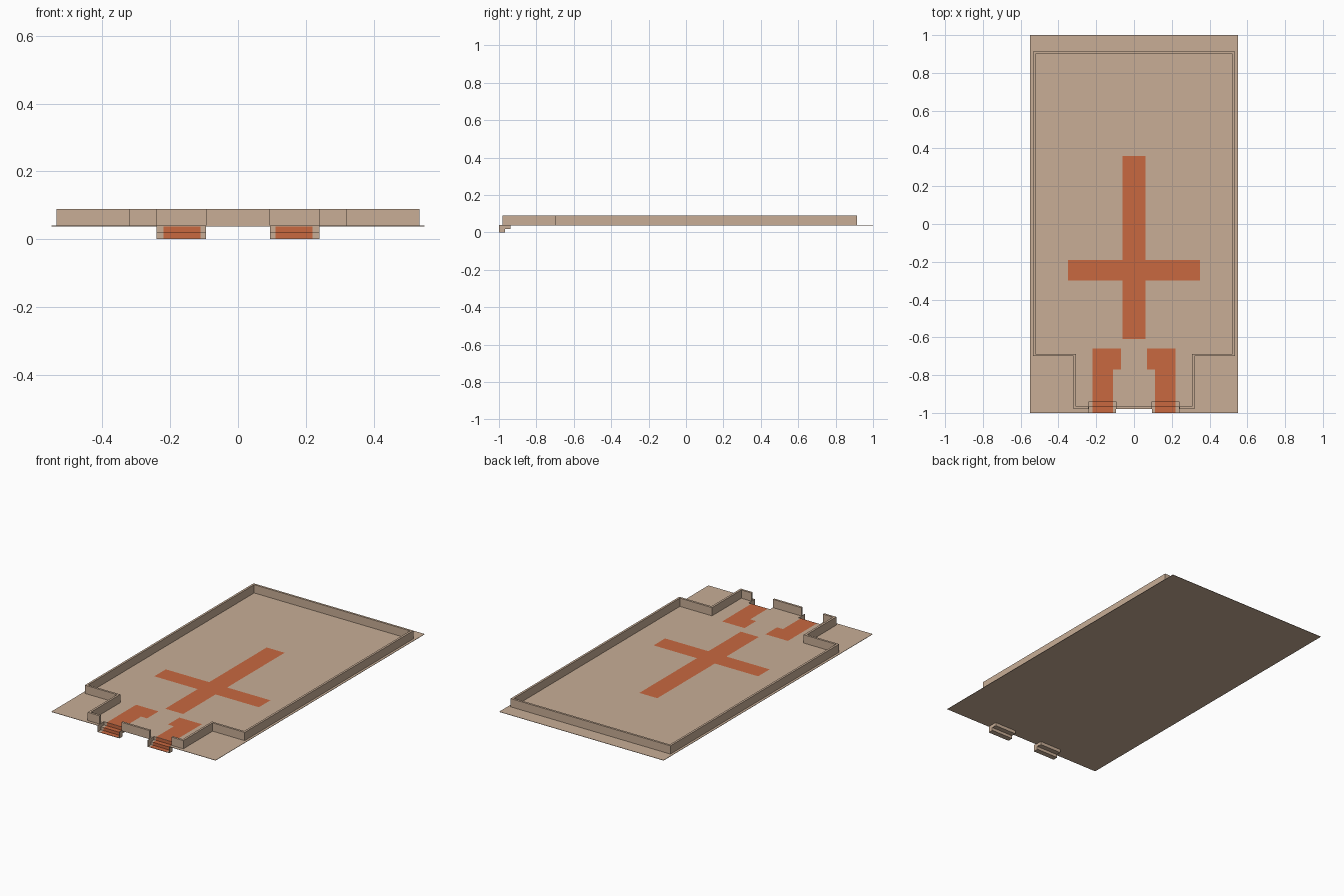
import bpy, bmesh

if "Cube" in bpy.data.objects:
    bpy.data.objects.remove(bpy.data.objects["Cube"])

FLOOR, TOP = 0.04, 0.09          # floor level and wall top
THIN = 0.002                     # sheet thickness


def material(name, rgb):
    m = bpy.data.materials.new(name)
    m.diffuse_color = (*rgb, 1)
    m.use_nodes = True
    m.node_tree.nodes["Principled BSDF"].inputs["Base Color"].default_value = m.diffuse_color
    return m


CARPET = material("orange_carpet", (0.58, 0.138, 0.051))
STONE = material("tan_stone", (0.578, 0.423, 0.305))


def make_object(name, bm, mats):
    me = bpy.data.meshes.new(name)
    bm.to_mesh(me)
    bm.free()
    for m in mats:
        me.materials.append(m)
    ob = bpy.data.objects.new(name, me)
    bpy.context.collection.objects.link(ob)
    return ob


def thicken(ob):
    # gives the sheet a plain stone underside and rim
    s = ob.modifiers.new("thickness", 'SOLIDIFY')
    s.thickness = THIN
    s.offset = -1
    s.material_offset = 1
    s.material_offset_rim = 1


def extrude_up(bm, faces, height):
    r = bmesh.ops.extrude_face_region(bm, geom=faces, use_keep_orig=True)
    verts = [v for v in r["geom"] if isinstance(v, bmesh.types.BMVert)]
    bmesh.ops.translate(bm, verts=verts, vec=(0, 0, height))
    bmesh.ops.recalc_face_normals(bm, faces=bm.faces[:])


# Floor: cut into cells so carpets and stair openings are cut faces
half_x = [0.06, 0.07, 0.095, 0.11, 0.22, 0.24, 0.35, 0.55]
xs = [-x for x in reversed(half_x)] + half_x
ys = [-1, -0.98, -0.94, -0.77, -0.66, -0.61, -0.30, -0.19, 0.36, 1]


def is_open(x, y):
    return (x < 0.095 and y < -0.98) or (0.095 < x < 0.24 and y < -0.94)


def is_carpet(x, y):
    cross = (x < 0.06 and -0.61 < y < 0.36) or (x < 0.35 and -0.30 < y < -0.19)
    entry = (0.11 < x < 0.22 and y < -0.66) or (0.07 < x < 0.22 and -0.77 < y < -0.66)
    return cross or entry


bm = bmesh.new()
grid = [[bm.verts.new((x, y, FLOOR)) for x in xs] for y in ys]
for j in range(len(ys) - 1):
    for i in range(len(xs) - 1):
        cx, cy = abs(xs[i] + xs[i + 1]) / 2, (ys[j] + ys[j + 1]) / 2
        if not is_open(cx, cy):
            f = bm.faces.new((grid[j][i], grid[j][i + 1], grid[j + 1][i + 1], grid[j + 1][i]))
            f.material_index = 0 if is_carpet(cx, cy) else 1
bmesh.ops.delete(bm, geom=[v for v in bm.verts if not v.link_faces], context='VERTS')
thicken(make_object("floor", bm, [CARPET, STONE]))

# Outer wall: half outline mirrored into a strip, then raised
outer = [(0.24, -0.98), (0.32, -0.98), (0.32, -0.70), (0.535, -0.70), (0.535, 0.913)]
inner = [(0.24, -0.967), (0.307, -0.967), (0.307, -0.687), (0.522, -0.687), (0.522, 0.90)]
outer += [(-x, y) for x, y in reversed(outer)]
inner += [(-x, y) for x, y in reversed(inner)]
bm = bmesh.new()
a = [bm.verts.new((x, y, FLOOR)) for x, y in outer]
b = [bm.verts.new((x, y, FLOOR)) for x, y in inner]
faces = [bm.faces.new((a[i], a[i + 1], b[i + 1], b[i])) for i in range(len(a) - 1)]
extrude_up(bm, faces, TOP - FLOOR)
make_object("outer_wall", bm, [STONE])

# Short wall between the two doorways
bm = bmesh.new()
v = [bm.verts.new((x, y, FLOOR)) for x, y in
     ((-0.095, -0.98), (0.095, -0.98), (0.095, -0.967), (-0.095, -0.967))]
extrude_up(bm, [bm.faces.new(v)], TOP - FLOOR)
make_object("middle_wall", bm, [STONE])

# Stairs: stepped sheet with a carpet strip, closed by thin side cheeks
steps = [(-1, THIN), (-0.97, THIN), (-0.97, 0.02), (-0.94, 0.02), (-0.94, FLOOR)]
for side, s in (("left", -1), ("right", 1)):
    bm = bmesh.new()
    cols = sorted(s * x for x in (0.095, 0.11, 0.22, 0.24))
    rows = [[bm.verts.new((x, y, z)) for x in cols] for y, z in steps]
    for j in range(len(steps) - 1):
        for i in range(3):
            f = bm.faces.new((rows[j][i], rows[j][i + 1], rows[j + 1][i + 1], rows[j + 1][i]))
            f.material_index = 0 if i == 1 else 1
    thicken(make_object(side + "_stairs", bm, [CARPET, STONE]))

    bm = bmesh.new()
    for x in (s * 0.095, s * 0.24):
        prof = [(-1, 0), (-0.97, 0), (-0.97, 0.02), (-0.94, 0.02), (-0.94, FLOOR), (-1, FLOOR)]
        f = bm.faces.new([bm.verts.new((x - THIN / 2, y, z)) for y, z in prof])
        r = bmesh.ops.extrude_face_region(bm, geom=[f], use_keep_orig=True)
        bmesh.ops.translate(bm, vec=(THIN, 0, 0),
                            verts=[e for e in r["geom"] if isinstance(e, bmesh.types.BMVert)])
    bmesh.ops.recalc_face_normals(bm, faces=bm.faces[:])
    make_object(side + "_stair_cheeks", bm, [STONE])
